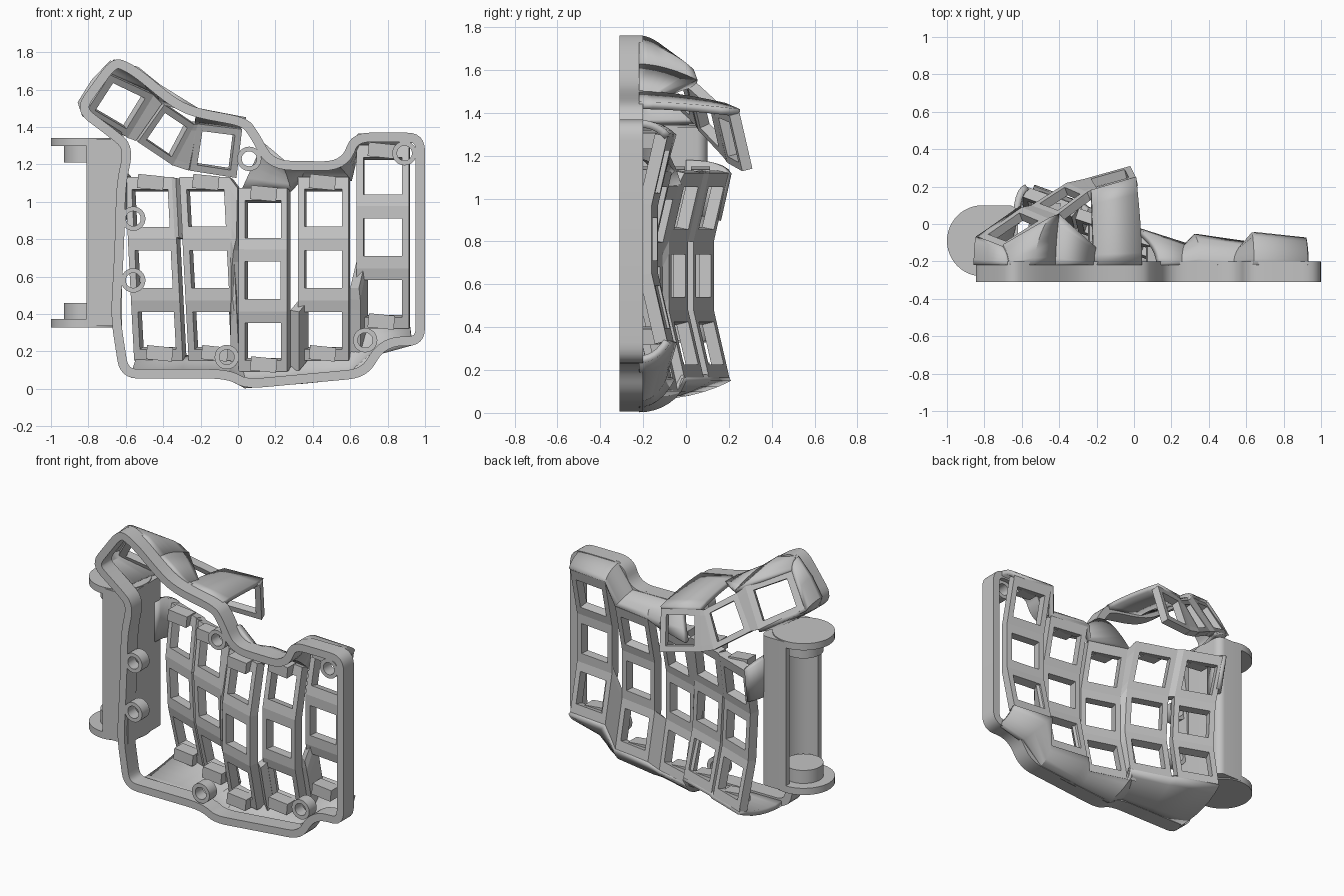
import bpy, bmesh
from math import sin, cos, pi, radians
from mathutils import Vector as V

if "Cube" in bpy.data.objects:
    bpy.data.objects.remove(bpy.data.objects["Cube"])

grey = bpy.data.materials.new("plain grey")
grey.use_nodes = True
colour = (0.55, 0.55, 0.55, 1)
grey.diffuse_color = colour
grey.node_tree.nodes["Principled BSDF"].inputs["Base Color"].default_value = colour


def finish(name, bm, thick=0, offset=0, smooth=True):
    mesh = bpy.data.meshes.new(name)
    bm.to_mesh(mesh)
    bm.free()
    ob = bpy.data.objects.new(name, mesh)
    bpy.context.collection.objects.link(ob)
    mesh.materials.append(grey)
    if smooth:
        bpy.ops.object.select_all(action='DESELECT')
        ob.select_set(True)
        bpy.context.view_layer.objects.active = ob
        bpy.ops.object.shade_smooth_by_angle(angle=radians(25))
    if thick:
        mod = ob.modifiers.new("thickness", 'SOLIDIFY')
        mod.thickness, mod.offset = thick, offset
    return ob


def grid(name, rows, thick, offset=0, holes=(), smooth=True):
    """Sheet through rows of points, leaving out the cells in holes."""
    bm = bmesh.new()
    vs = [[bm.verts.new(p) for p in row] for row in rows]
    for j in range(len(rows) - 1):
        for i in range(len(rows[0]) - 1):
            if (i, j) not in holes:
                bm.faces.new((vs[j][i], vs[j][i+1], vs[j+1][i+1], vs[j+1][i]))
    return finish(name, bm, thick, offset, smooth)


def skin(name, rim, edge, lift=0.6, steps=6):
    """Curved wall leaving the rim straight back and bending to an edge."""
    rows = []
    for k in range(steps + 1):
        t = k / steps
        row = []
        for a, b in zip(rim, edge):
            a, b = V(a), V(b)
            c = V((a.x, a.y + lift * (b.y - a.y), a.z))
            row.append(a * (1-t)**2 + c * 2*t*(1-t) + b * t*t)
        rows.append(row)
    return grid(name, rows, 0.035)


def rounded(corners, reach=.1, steps=6):
    """Closed outline with every corner replaced by a short curve."""
    out = []
    for i, p in enumerate(corners):
        a, b = corners[i-1] - p, corners[(i+1) % len(corners)] - p
        a = p + a.normalized() * min(reach, .45 * a.length)
        b = p + b.normalized() * min(reach, .45 * b.length)
        for k in range(steps + 1):
            t = k / steps
            out.append(a * (1-t)**2 + p * 2*t*(1-t) + b * t*t)
    return out


def ring(name, pts, width, y0, y1):
    """Closed band in the xz plane with constant wall width."""
    n = len(pts)
    inner = []
    for i, p in enumerate(pts):
        a = (p - pts[i-1]).normalized()
        b = (pts[(i+1) % n] - p).normalized()
        m = V((a.y + b.y, -a.x - b.x)).normalized()
        inner.append(p + m * width)
    bm = bmesh.new()
    loops = [[bm.verts.new((p.x, y, p.y)) for p in ps]
             for ps, y in ((pts, y0), (pts, y1), (inner, y1), (inner, y0))]
    for k in range(4):
        a, b = loops[k], loops[(k+1) % 4]
        for i in range(n):
            j = (i+1) % n
            bm.faces.new((a[i], a[j], b[j], b[i]))
    bmesh.ops.recalc_face_normals(bm, faces=bm.faces)
    return finish(name, bm)


def prism(name, section, z0, z1):
    """Flat section in the xy plane raised from z0 to z1."""
    bm = bmesh.new()
    base = bm.faces.new([bm.verts.new((x, y, z0)) for x, y in section])
    top = bmesh.ops.extrude_face_region(bm, geom=[base], use_keep_orig=True)["geom"]
    for v in top:
        if isinstance(v, bmesh.types.BMVert):
            v.co.z = z1
    bmesh.ops.recalc_face_normals(bm, faces=bm.faces)
    return finish(name, bm)


def box(name, centre, size, tilt=0):
    bm = bmesh.new()
    bmesh.ops.create_cube(bm, size=1)
    ob = finish(name, bm, smooth=False)
    ob.location, ob.scale, ob.rotation_euler = centre, size, (0, tilt, 0)


def cylinder(name, centre, r, h):
    bm = bmesh.new()
    bmesh.ops.create_cone(bm, cap_ends=True, segments=48, radius1=r, radius2=r, depth=h)
    finish(name, bm).location = centre


# Base rim, clockwise from the top of the thumb section
outline = [(-.67, 1.78), (-.55, 1.73), (-.33, 1.55), (-.22, 1.50), (.05, 1.45),
           (.11, 1.37), (.19, 1.22), (.55, 1.215), (.61, 1.37), (1, 1.37),
           (1, .23), (.79, .23), (.69, .06), (.04, 0), (-.06, .055),
           (-.63, .055), (-.68, .38), (-.66, .75), (-.65, 1.1), (-.61, 1.28),
           (-.68, 1.34), (-.88, 1.49)]
ring("base_rim", rounded([V(p) for p in outline]), 0.05, -.31, -.2)

# Screw bosses
for x, z in ((.06, 1.23), (.89, 1.26), (-.56, .91), (-.56, .58), (-.06, .17), (.68, .26)):
    ring("screw_boss", [V((x + .065*sin(k*pi/16), z + .065*cos(k*pi/16)))
                        for k in range(32)], .025, -.31, -.23)

# Finger key columns: left x, right x, left y, right y, centre z
columns = [(-.56, -.30, .13, .035, .64), (-.27, .0, .01, -.08, .64),
           (.02, .28, -.11, -.19, .58), (.33, .60, -.14, -.18, .64),
           (.64, .92, -.13, -.16, .81)]
stations = (-.475, -.415, -.215, -.16, -.1, .1, .16, .215, .415, .48)
holes = [(1, 1), (1, 4), (1, 7)]


def on_column(c, u, v):
    x0, x1, y0, y1, z = columns[c]
    shift = -.025 * v / .48 if c < 2 else 0
    return (x0 + u*(x1-x0) + shift, y0 + u*(y1-y0) + max(0, abs(v) - .16) * .23, z + v)


for c in range(5):
    rows = [[on_column(c, u, v) for u in (0, .13, .87, 1)] for v in stations]
    grid("key_column", rows, .06, 1, holes, smooth=False)
    # Socket blocks at both ends
    for v in (.465, -.45):
        x, y, z = on_column(c, .45, v)
        box("socket_block", (x, y - .09, z), (.14, .09, .075), .1)

# Webs between neighbouring columns
for c, keep in ((0, stations[6:]), (1, stations), (2, stations[:4]), (3, stations[:5])):
    grid("column_web", [[on_column(c, 1, v), on_column(c+1, 0, v)] for v in keep],
         .06, 1, smooth=False)

# Lower wall from rim to column ends
low_rim = [(-.57, .075), (-.30, .073), (-.27, .073), (-.06, .073), (.04, .02),
           (.28, .04), (.35, .045), (.60, .07), (.75, .2), (.93, .25)]
skin("lower_wall", [(x, -.22, z) for x, z in low_rim],
     [on_column(c, u, -.475) for c in range(5) for u in (0, 1)])

# Upper wall over the three outer columns
high_rim = [(.13, 1.30), (.25, 1.2), (.36, 1.2), (.54, 1.2), (.65, 1.35), (.93, 1.35)]
skin("upper_wall", [(x, -.22, z) for x, z in high_rim],
     [on_column(c, u, .48) for c in (2, 3, 4) for u in (0, 1)])

# Thumb key plates: upper and lower edge of each station
upper = [(-.70, -.12, 1.70), (-.46, .03, 1.59), (-.41, .05, 1.54),
         (-.25, .17, 1.43), (-.23, .18, 1.43), (.01, .25, 1.40)]
lower = [(-.83, -.07, 1.50), (-.60, .09, 1.36), (-.55, .10, 1.34),
         (-.36, .22, 1.21), (-.27, .24, 1.18), (-.02, .31, 1.14)]


def edge_point(i, u, v):
    return V(lower[i]).lerp(V(lower[i+1]), u).lerp(V(upper[i]).lerp(V(upper[i+1]), u), v)


for i in range(5):
    cuts = (0, .14, .86, 1)
    grid("thumb_key_plate" if i % 2 == 0 else "thumb_web",
         [[edge_point(i, u, v) for u in cuts] for v in cuts],
         .05, 1, [(1, 1)] if i % 2 == 0 else [], smooth=False)

# Thumb shell: top sheet with a triangular opening, and rounded outer end
thumb_rim = [(-.67, -.22, 1.745), (-.54, -.22, 1.705), (-.43, -.22, 1.615),
             (-.22, -.22, 1.485), (.04, -.22, 1.435)]
skin("thumb_top_wall", thumb_rim[:3], upper[:3], .45)
skin("thumb_bridge", thumb_rim[2:4], [upper[2], (-.21, -.13, 1.48)], .4)
skin("thumb_side_wall", thumb_rim[3:], upper[4:], .4)
end_rim = [(-.67, 1.745), (-.77, 1.64), (-.84, 1.53), (-.82, 1.47), (-.67, 1.355)]
end_edge = [upper[0], edge_point(0, 0, .5), lower[0], edge_point(0, .2, 0), lower[1]]
skin("thumb_end_wall", [(x, -.22, z) for x, z in end_rim], end_edge)

# Battery holder: block with a half-round channel, end discs and bosses
cx, cy = -.81, -.09
corner = [(cx + .14 + .05*cos(a), cy + .14 + .05*sin(a)) for a in (k*pi/12 for k in range(7))]
channel = [(cx + .15*cos(a), cy + .15*sin(a)) for a in (pi/2 - k*pi/24 for k in range(25))]
prism("holder_block", [(cx, cy - .19), (cx + .19, cy - .19)] + corner
      + [(cx, cy + .19)] + channel, .335, 1.335)
for z, s in ((.35, 1), (1.32, -1)):
    cylinder("holder_disc", (cx, cy, z), .19, .045)
    cylinder("holder_boss", (cx, cy, z + s * .065), .12, .09)

# Strap from the holder to the first column
skin("holder_strap", [(-.63, 0, z) for z in (.92, 1.05, 1.18)],
     [on_column(0, .05, v) for v in (.26, .38, .48)], .9)
